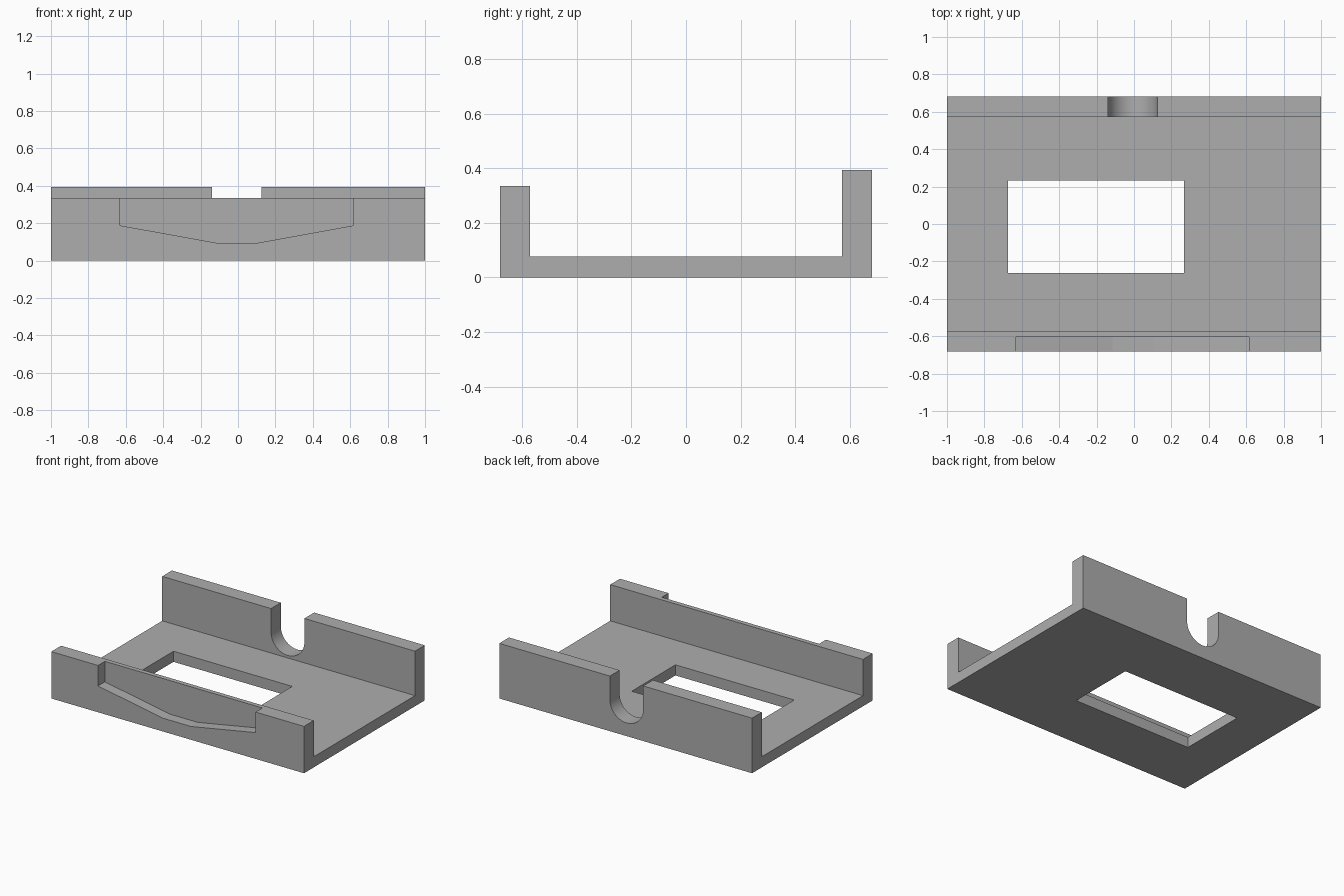
import bpy
import bmesh
import math
from mathutils import Vector

cube = bpy.data.objects.get("Cube")
if cube:
    bpy.data.objects.remove(cube, do_unlink=True)

grey = bpy.data.materials.new("plain grey")
grey.use_nodes = True
colour = (0.42, 0.42, 0.42, 1)
grey.diffuse_color = colour
grey.node_tree.nodes["Principled BSDF"].inputs["Base Color"].default_value = colour


def prism(name, points, sweep):
    """Extrude a closed outline along the sweep vector."""
    bm = bmesh.new()
    face = bm.faces.new([bm.verts.new(p) for p in points])
    grown = bmesh.ops.extrude_face_region(bm, geom=[face])["geom"]
    moved = [v for v in grown if isinstance(v, bmesh.types.BMVert)]
    bmesh.ops.translate(bm, verts=moved, vec=Vector(sweep))
    bmesh.ops.recalc_face_normals(bm, faces=bm.faces[:])
    mesh = bpy.data.meshes.new(name)
    bm.to_mesh(mesh)
    bm.free()
    mesh.materials.append(grey)
    obj = bpy.data.objects.new(name, mesh)
    bpy.context.collection.objects.link(obj)
    return obj


half_depth, inner = 0.682, 0.572
floor_z, front_z, back_z = 0.076, 0.335, 0.394
above = 0.5

# Tray: floor with a low front wall and a taller back wall
section = [(-half_depth, 0), (half_depth, 0), (half_depth, back_z), (inner, back_z),
           (inner, floor_z), (-inner, floor_z), (-inner, front_z), (-half_depth, front_z)]
tray = prism("tray", [(-1, y, z) for y, z in section], (2, 0, 0))

# Rectangular window through the floor
window = [(-0.673, -0.262), (0.267, -0.262), (0.267, 0.232), (-0.673, 0.232)]
window_cutter = prism("window_cutter", [(x, y, -0.1) for x, y in window], (0, 0, 0.3))

# Shallow tapered recess in the outside of the front wall
recess = [(-0.63, above), (-0.63, 0.188), (-0.115, 0.095),
          (0.105, 0.095), (0.616, 0.188), (0.616, above)]
recess_cutter = prism("recess_cutter", [(x, -0.8, z) for x, z in recess], (0, 0.195, 0))

# Round-bottomed notch through the back wall
centre_x, centre_z, radius, steps = -0.007, 0.226, 0.132, 32
arc = [math.pi * (1 + i / steps) for i in range(steps + 1)]
notch = [(centre_x + radius * math.cos(a), centre_z + radius * math.sin(a)) for a in arc]
notch += [(centre_x + radius, above), (centre_x - radius, above)]
notch_cutter = prism("notch_cutter", [(x, 0.5, z) for x, z in notch], (0, 0.3, 0))

# Cut the openings and tidy up
bpy.context.view_layer.objects.active = tray
for cutter in (window_cutter, recess_cutter, notch_cutter):
    cutter.hide_render = True
    cut = tray.modifiers.new(cutter.name, "BOOLEAN")
    cut.operation = "DIFFERENCE"
    cut.solver = "EXACT"
    cut.object = cutter
    bpy.ops.object.modifier_apply(modifier=cut.name)
    bpy.data.objects.remove(cutter, do_unlink=True)

bpy.ops.object.select_all(action="DESELECT")
tray.select_set(True)
bpy.ops.object.shade_smooth_by_angle(angle=math.radians(8))
